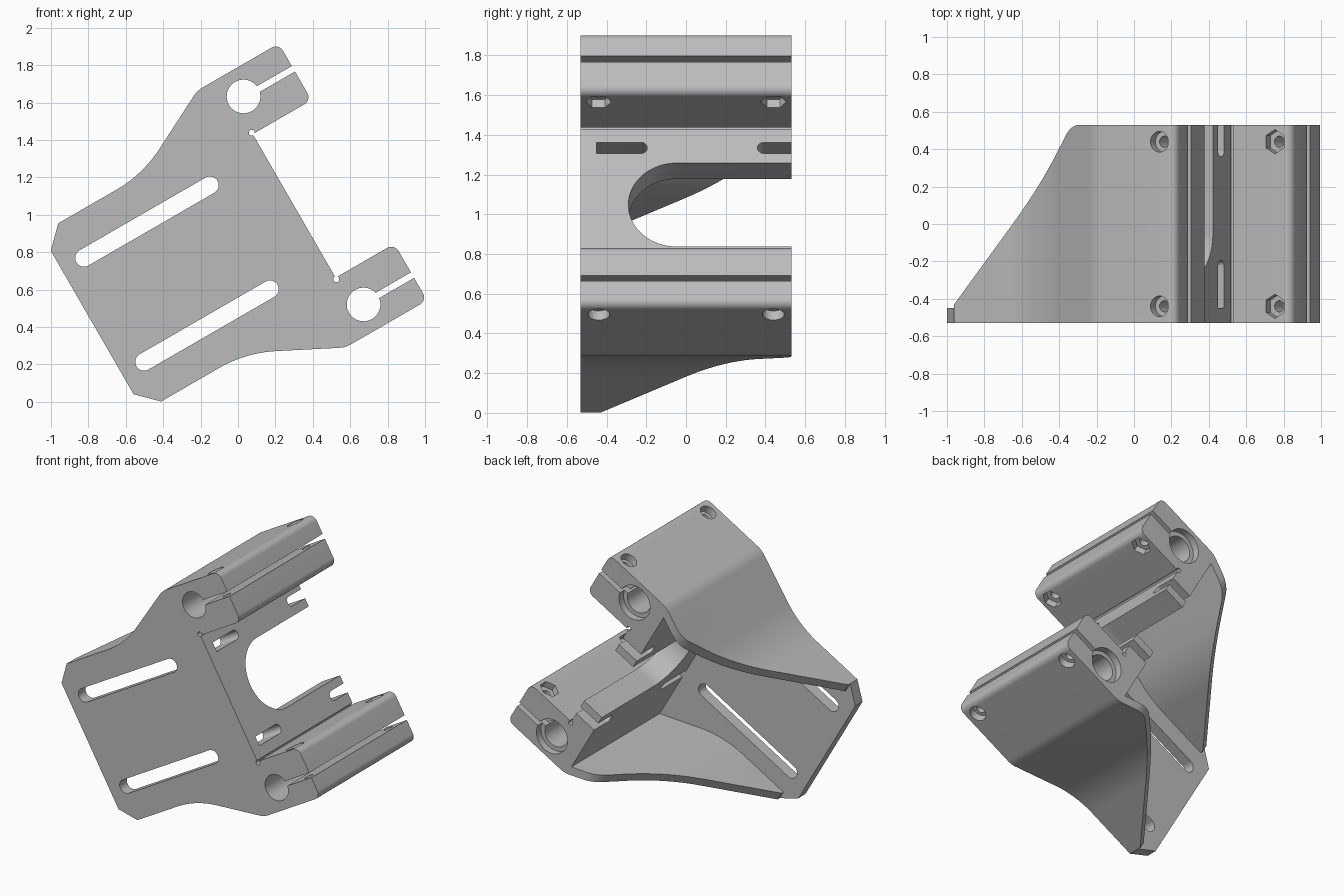
import bpy, bmesh, math
from mathutils import Matrix, Vector

old = bpy.data.objects.get("Cube")
if old:
    bpy.data.objects.remove(old, do_unlink=True)

# Bracket frame: u = along the arms, w = across (symmetry at 0), y = depth
FRONT, BACK, FLOOR = -0.53, 0.53, -0.45
TILT = math.radians(30)
MID = 0.7625


def rounded(corners, steps=10):
    """Polygon whose (a, b, radius) corners are replaced by arcs."""
    pts = []
    for i, c in enumerate(corners):
        p = Vector(c[:2])
        r = c[2] if len(c) > 2 else 0
        if not r:
            pts.append(p)
            continue
        d0 = (Vector(corners[i - 1][:2]) - p).normalized()
        d1 = (Vector(corners[(i + 1) % len(corners)][:2]) - p).normalized()
        half = d0.angle(d1) / 2
        centre = p + (d0 + d1).normalized() * r / math.sin(half)
        a = p + d0 * r / math.tan(half) - centre
        b = p + d1 * r / math.tan(half) - centre
        sweep = a.angle_signed(b)
        for k in range(steps + 1):
            pts.append(centre + Matrix.Rotation(-sweep * k / steps, 2) @ a)
    return pts


def circle(a, b, r, n=40, start=0.0):
    return [Vector((a + r * math.cos(start + math.tau * k / n),
                    b + r * math.sin(start + math.tau * k / n))) for k in range(n)]


def mirrored(half):
    return half + [(c[0], -c[1], *c[2:]) for c in reversed(half)]


def prism(name, pts, axis, lo, hi):
    """Extrude a polygon along u, y or w."""
    place = {"y": lambda p, h: (p[0], h, p[1]),
             "w": lambda p, h: (p[0], p[1], h),
             "u": lambda p, h: (h, p[1], p[0])}[axis]
    bm = bmesh.new()
    rings = [[bm.verts.new(place(p, h)) for p in pts] for h in (lo, hi)]
    bm.faces.new(rings[0])
    bm.faces.new(rings[1])
    n = len(pts)
    for i in range(n):
        j = (i + 1) % n
        bm.faces.new((rings[0][i], rings[0][j], rings[1][j], rings[1][i]))
    bmesh.ops.recalc_face_normals(bm, faces=bm.faces)
    mesh = bpy.data.meshes.new(name)
    bm.to_mesh(mesh)
    bm.free()
    ob = bpy.data.objects.new(name, mesh)
    bpy.context.collection.objects.link(ob)
    return ob


def combine(target, tool, operation="DIFFERENCE"):
    mod = target.modifiers.new("cut", "BOOLEAN")
    mod.operation, mod.solver, mod.object = operation, "EXACT", tool
    bpy.context.view_layer.objects.active = target
    bpy.ops.object.modifier_apply(modifier=mod.name)
    bpy.data.objects.remove(tool, do_unlink=True)


# Full-depth block with the front outline
outline = mirrored([
    (-0.46, 0.443), (-0.352, 0.55), (0.17, 0.55, 0.68), (0.646, 0.793, 0.15),
    (1.15, 0.793, 0.045), (1.15, 0.443, 0.045), (0.787, 0.443)])
body = prism("clamp_bracket", rounded(outline), "y", FRONT, BACK)


def cut(pts, axis, lo, hi):
    combine(body, prism("cutter", pts, axis, lo, hi))


# Sloped side walls rising from the front plate
profile = [(-0.7, -0.7), (-0.7, FLOOR), (-0.353, FLOOR), (-0.353, -0.43),
           (0.454, BACK, 0.15), (1.3, BACK), (1.3, -0.7)]
combine(body, prism("profile", rounded(profile), "w", -1, 1), "INTERSECT")

# Pocket between the walls, behind the front plate
pocket = mirrored([(-0.7, 0.49), (0.184, 0.49, 0.74), (0.627, 0.716)])
cut(rounded(pocket), "y", FLOOR, 0.8)

# Rounded opening in the web
cut(rounded([(-0.2425, -0.29, 0.242), (0.2425, -0.29, 0.242),
             (0.2425, 0.7), (-0.2425, 0.7)], 16), "u", 0.5, 1.0)

for s in (-1, 1):
    # Long slot in the front plate
    lo, hi = s * 0.321 - 0.047, s * 0.321 + 0.047
    cut(rounded([(-0.372, lo, 0.0469), (0.499, lo, 0.0469),
                 (0.499, hi, 0.0469), (-0.372, hi, 0.0469)]), "y", -0.7, -0.4)
    # Web slots, one closed and one open at the back
    lo, hi = s * 0.331 - 0.032, s * 0.331 + 0.032
    cut(rounded([(lo, FLOOR), (hi, FLOOR), (hi, -0.195, 0.0319),
                 (lo, -0.195, 0.0319)]), "u", 0.5, 0.9)
    cut(rounded([(lo, 0.36, 0.0319), (hi, 0.36, 0.0319),
                 (hi, 0.7), (lo, 0.7)]), "u", 0.5, 0.9)
    # Clamp bore, rear counterbore, slit and corner relief
    bore = s * 0.642
    cut(circle(0.845, bore, 0.09), "y", -0.8, 0.8)
    cut(circle(0.845, bore, 0.12), "y", 0.48, 0.8)
    slit = s * 0.637
    cut(rounded([(0.86, slit - 0.017), (1.3, slit - 0.017),
                 (1.3, slit + 0.017), (0.86, slit + 0.017)]), "y", -0.8, 0.8)
    cut(circle(0.786, s * 0.452, 0.016, 16), "y", -0.8, 0.8)
    # Clamp screw holes with head recess and hexagonal nut recess
    for y in (-0.44, 0.44):
        cut(circle(1.055, y, 0.03, 24), "w", *sorted((s * 0.41, s * 0.9)))
        cut(circle(1.055, y, 0.055, 32), "w", *sorted((s * 0.74, s * 0.9)))
        cut(circle(1.055, y, 0.065, 6, math.pi / 2), "w", *sorted((s * 0.41, s * 0.49)))

# Tilt into place
offset = Vector((-MID * math.sin(TILT), 0, MID * math.cos(TILT) - 0.006))
body.data.transform(Matrix.Translation(offset) @ Matrix.Rotation(-TILT, 4, "Y"))

# Grey material
mat = bpy.data.materials.new("plain_grey")
mat.use_nodes = True
grey = (0.5, 0.5, 0.5, 1)
mat.diffuse_color = grey
mat.node_tree.nodes["Principled BSDF"].inputs["Base Color"].default_value = grey
body.data.materials.clear()
body.data.materials.append(mat)

bpy.ops.object.select_all(action="DESELECT")
body.select_set(True)
bpy.context.view_layer.objects.active = body
bpy.ops.object.shade_smooth_by_angle(angle=math.radians(25))
